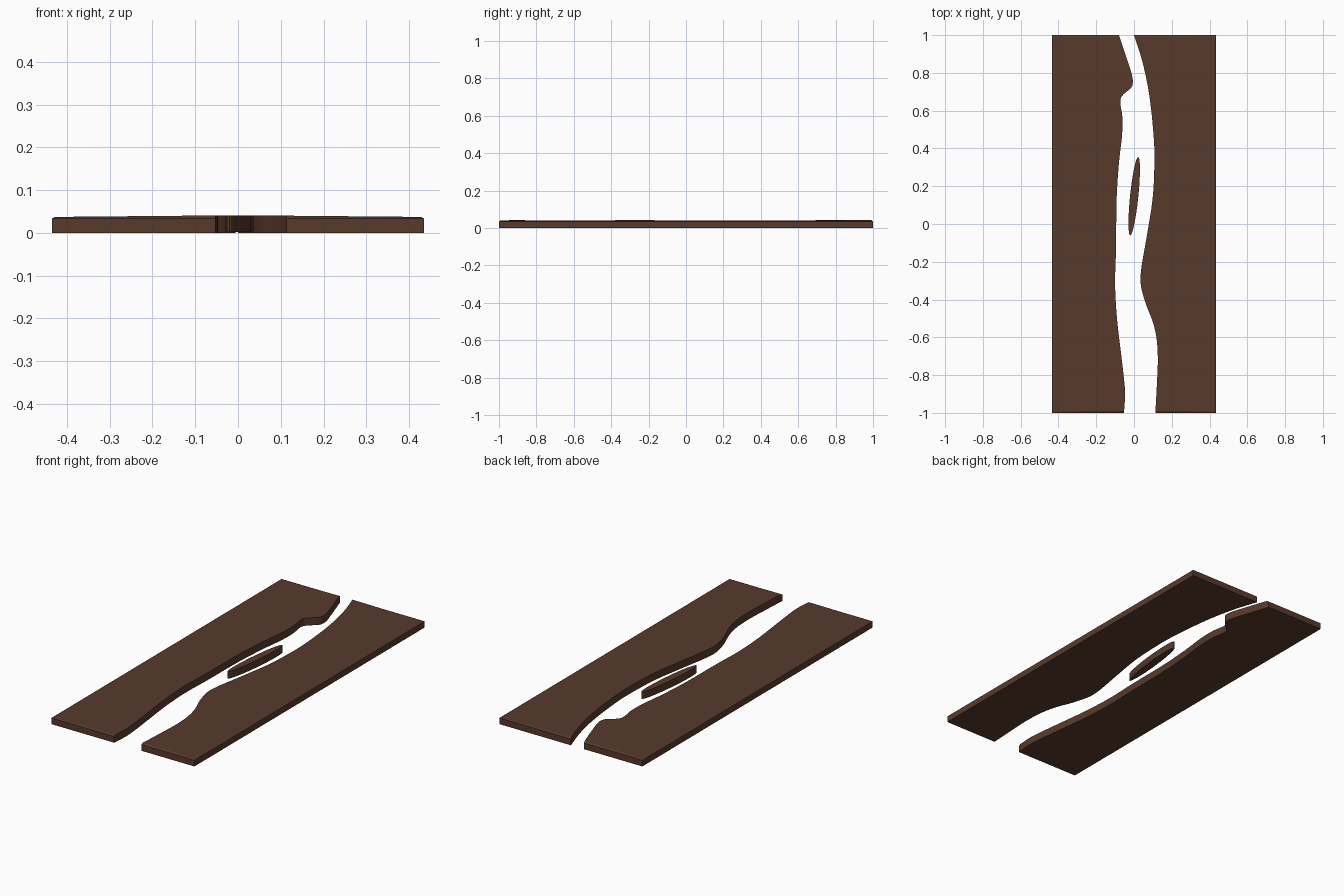
import bpy, bmesh, math
from mathutils import Vector

if "Cube" in bpy.data.objects:
    bpy.data.objects.remove(bpy.data.objects["Cube"])

wood = bpy.data.materials.new("dark walnut")
wood.diffuse_color = (0.095, 0.042, 0.025, 1)
wood.use_nodes = True
wood.node_tree.nodes["Principled BSDF"].inputs["Base Color"].default_value = wood.diffuse_color

HALF_W, EDGE_Z = 0.435, 0.034

# Live-edge profiles as (y, x), front to back
LEFT = [(-1, -.053), (-.9, -.047), (-.82, -.053), (-.69, -.068), (-.5, -.09), (-.32, -.1),
        (-.13, -.095), (.13, -.092), (.32, -.08), (.475, -.063), (.57, -.062), (.645, -.073),
        (.675, -.066), (.697, -.043), (.725, -.012), (.77, -.007), (.85, -.03), (1, -.08)]
RIGHT = [(-1, .113), (-.85, .121), (-.72, .126), (-.61, .12), (-.52, .1), (-.415, .06),
         (-.32, .036), (-.24, .038), (-.08, .065), (.13, .098), (.32, .108), (.45, .105),
         (.68, .081), (.857, .045), (1, 0)]


def top_z(x):
    """Gently crowned top surface."""
    return 0.0375 + 0.004 * (1 - abs(x) / HALF_W)


def curve_at(pts, y):
    """Smooth cubic interpolation through the profile points."""
    i = max(k for k in range(len(pts) - 1) if pts[k][0] <= y)
    n = len(pts) - 1

    def slope(k):
        a, b = pts[max(k - 1, 0)], pts[min(k + 1, n)]
        return (b[1] - a[1]) / (b[0] - a[0])
    (y0, x0), (y1, x1) = pts[i], pts[i + 1]
    h = y1 - y0
    t = (y - y0) / h
    return ((2*t**3 - 3*t*t + 1) * x0 + (t**3 - 2*t*t + t) * h * slope(i)
            + (3*t*t - 2*t**3) * x1 + (t**3 - t*t) * h * slope(i + 1))


def finish(name, bm):
    bmesh.ops.recalc_face_normals(bm, faces=bm.faces)
    me = bpy.data.meshes.new(name)
    bm.to_mesh(me)
    bm.free()
    me.materials.append(wood)
    ob = bpy.data.objects.new(name, me)
    bpy.context.collection.objects.link(ob)
    bpy.context.view_layer.objects.active = ob
    ob.select_set(True)
    bpy.ops.object.shade_smooth_by_angle(angle=math.radians(20))
    ob.select_set(False)


def plank(name, side, profile):
    """Plank lofted along y: chamfered outer rim and ends, live inner edge."""
    bm = bmesh.new()
    ys = [-1] + [-0.99 + 1.98 * k / 130 for k in range(131)] + [1]
    rings = []
    for y in ys:
        inner = curve_at(profile, y)
        end = abs(y) == 1
        rim = side * (HALF_W - 0.008)
        mid = (rim + inner) / 2
        sec = [(side * HALF_W, 0), (side * HALF_W, EDGE_Z)]
        sec += [(x, EDGE_Z if end else top_z(x)) for x in (rim, mid, inner)]
        sec += [(inner, 0), (mid, 0), (rim, 0)]
        rings.append([bm.verts.new((x, y, z)) for x, z in sec])
    for a, b in zip(rings, rings[1:]):
        for k in range(8):
            j = (k + 1) % 8
            bm.faces.new((a[k], a[j], b[j], b[k]))
    bm.faces.new(rings[0])
    bm.faces.new(rings[-1])
    finish(name, bm)


plank("left_plank", -1, LEFT)
plank("right_plank", 1, RIGHT)

# Slim wooden island in the channel: a tilted, tapering oval
bm = bmesh.new()
loop = []
for k in range(48):
    a = 2 * math.pi * k / 48
    v = math.sin(a)
    loop.append((0.001 + 0.022 * math.cos(a) + 0.021 * v, 0.147 + 0.207 * v))
low = [bm.verts.new((x, y, 0.002)) for x, y in loop]
high = [bm.verts.new((x, y, 0.041)) for x, y in loop]
bm.faces.new(low)
bm.faces.new(high)
for k in range(48):
    j = (k + 1) % 48
    bm.faces.new((low[k], low[j], high[j], high[k]))
finish("island", bm)
